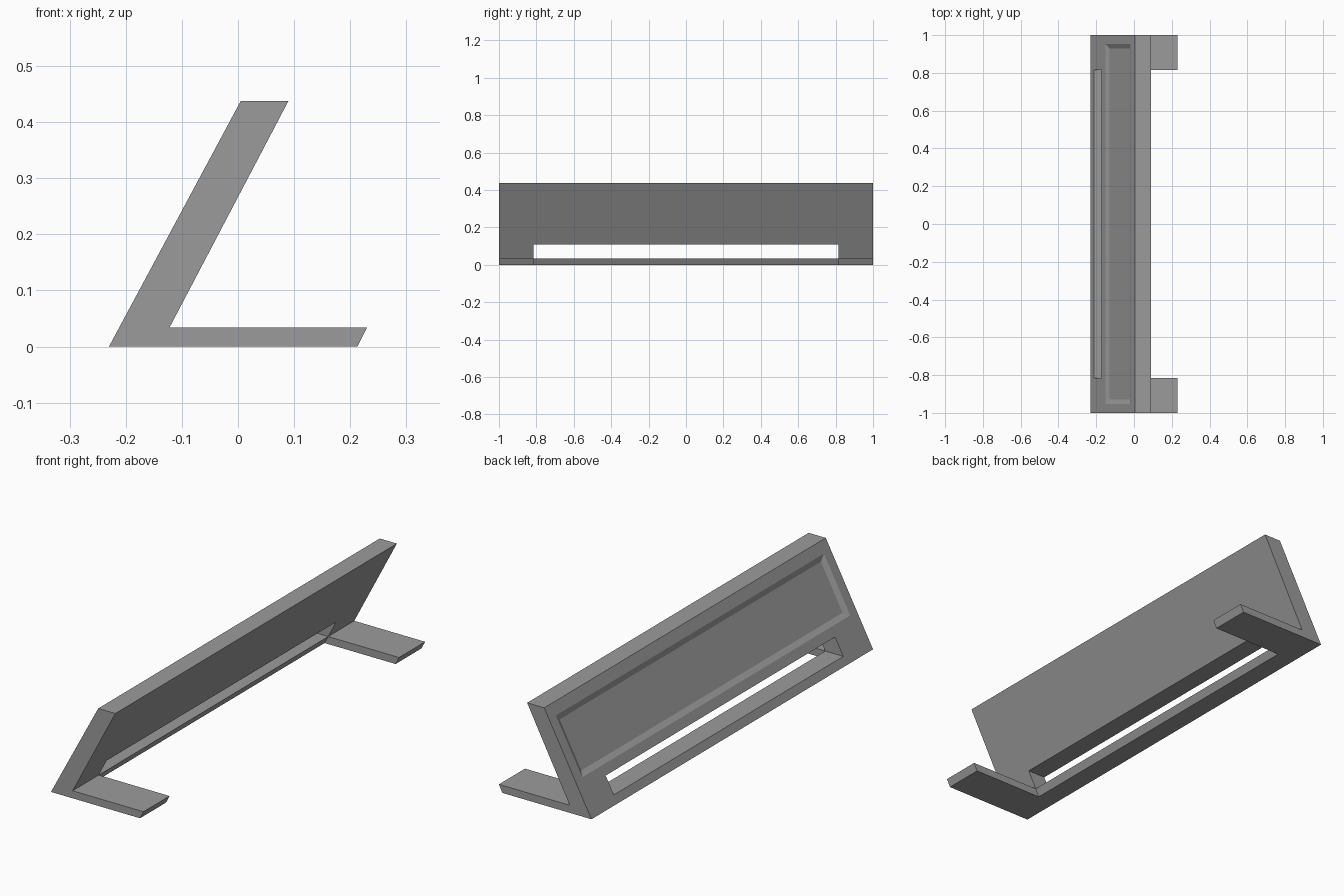
import bpy
import bmesh
from mathutils import Vector

if "Cube" in bpy.data.objects:
    bpy.data.objects.remove(bpy.data.objects["Cube"])

grey = bpy.data.materials.new("plain_grey")
grey.use_nodes = True
COLOUR = (0.33, 0.33, 0.33, 1)
grey.diffuse_color = COLOUR
grey.node_tree.nodes["Principled BSDF"].inputs["Base Color"].default_value = COLOUR


def loft(name, ring_a, ring_b):
    """Closed solid between two matching outlines."""
    bm = bmesh.new()
    a = [bm.verts.new(p) for p in ring_a]
    b = [bm.verts.new(p) for p in ring_b]
    bm.faces.new(a)
    bm.faces.new(b[::-1])
    for i in range(len(a)):
        j = (i + 1) % len(a)
        bm.faces.new((a[i], b[i], b[j], a[j]))
    bmesh.ops.recalc_face_normals(bm, faces=bm.faces)
    mesh = bpy.data.meshes.new(name)
    bm.to_mesh(mesh)
    bm.free()
    mesh.materials.append(grey)
    obj = bpy.data.objects.new(name, mesh)
    bpy.context.collection.objects.link(obj)
    return obj


def prism(name, profile, half_width):
    """Side profile (x, z) extruded evenly along y."""
    return loft(name, [(x, -half_width, z) for x, z in profile],
                [(x, half_width, z) for x, z in profile])


def cut(target, cutter):
    cutter.hide_render = True
    mod = target.modifiers.new("cut", 'BOOLEAN')
    mod.operation = 'DIFFERENCE'
    mod.solver = 'EXACT'
    mod.object = cutter
    bpy.context.view_layer.objects.active = target
    bpy.ops.object.modifier_apply(modifier=mod.name)
    bpy.data.objects.remove(cutter)


# Leaning panel and flat foot as one bent profile
stand = prism("leaning_stand", [(-0.23, 0), (0.213, 0), (0.23, 0.034),
                                (-0.122, 0.034), (0.09, 0.438), (0.005, 0.438)], 1)

# Long slot through the panel, running on into the gap between the two feet
cut(stand, prism("slot_cutter", [(-0.3, 0.034), (-0.122, 0.034), (-0.145, -0.01),
                                 (0.3, -0.01), (0.3, 0.11), (-0.3, 0.11)], 0.815))

# Shallow bevelled recess in the sloping face
base = Vector((-0.23, 0, 0))
up = Vector((0.235, 0, 0.438)).normalized()
inward = Vector((up.z, 0, -up.x))
LOW, HIGH, HALF = 0.169, 0.445, 0.952


def recess_ring(depth, inset):
    low, high, half = LOW + inset, HIGH - inset, HALF - inset
    corners = [(low, -half), (low, half), (high, half), (high, -half)]
    return [base + up * s + inward * depth + Vector((0, y, 0)) for s, y in corners]


cut(stand, loft("recess_cutter", recess_ring(-0.011, -0.024), recess_ring(0.011, 0.024)))
